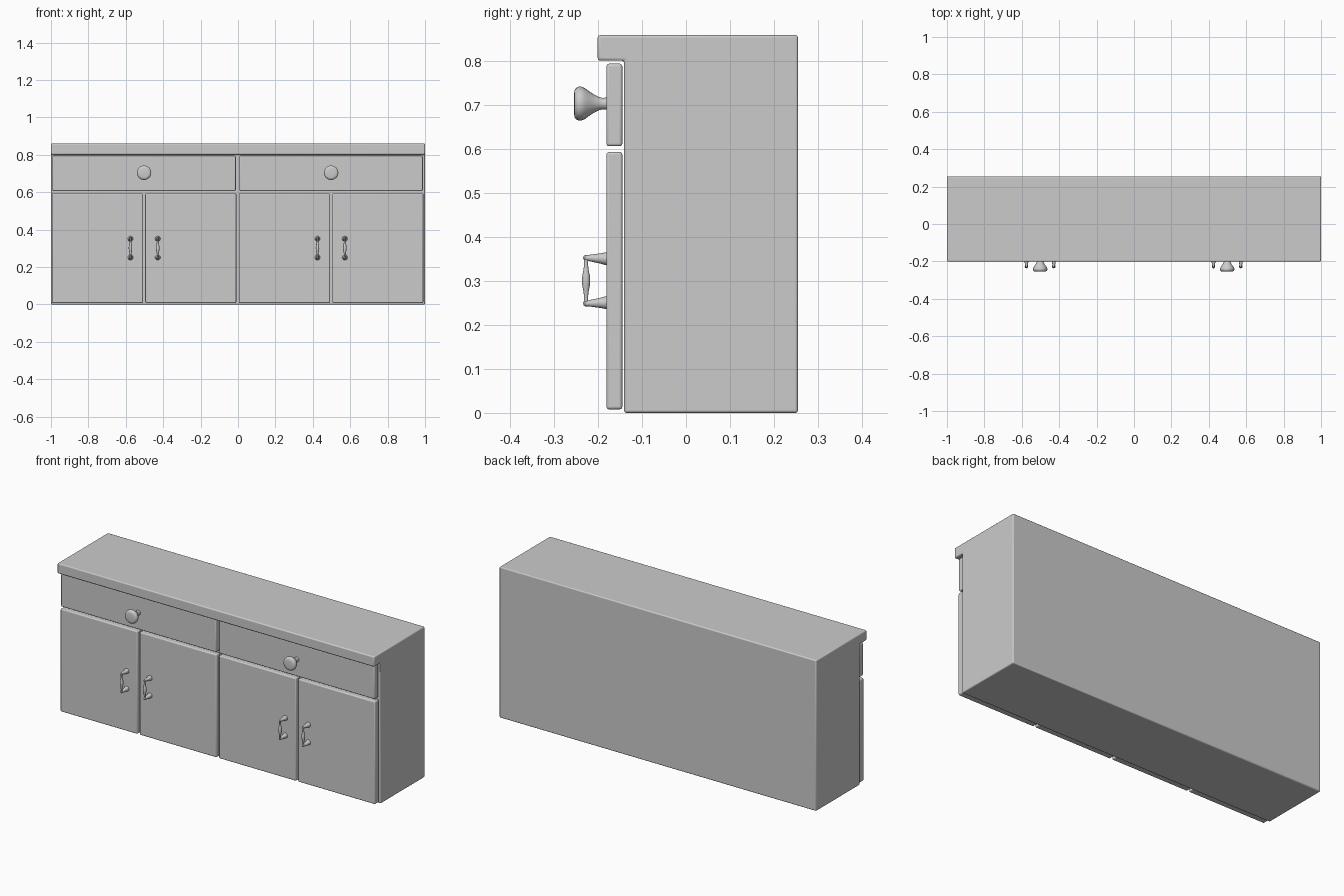
import bpy, bmesh
from math import cos, sin, pi
from mathutils import Vector

if "Cube" in bpy.data.objects:
    bpy.data.objects.remove(bpy.data.objects["Cube"])


def finish(name, bm, bevel=0.0, segments=3):
    bmesh.ops.recalc_face_normals(bm, faces=bm.faces[:])
    me = bpy.data.meshes.new(name)
    bm.to_mesh(me)
    bm.free()
    ob = bpy.data.objects.new(name, me)
    bpy.context.collection.objects.link(ob)
    if bevel:
        mod = ob.modifiers.new("soft_edges", 'BEVEL')
        mod.width = bevel
        mod.segments = segments
        mod.limit_method = 'ANGLE'
    bpy.ops.object.select_all(action='DESELECT')
    ob.select_set(True)
    bpy.context.view_layer.objects.active = ob
    bpy.ops.object.shade_smooth_by_angle()
    return ob


def panel(name, x0, x1, z0, z1, y0=-0.181, y1=-0.145):
    bm = bmesh.new()
    bmesh.ops.create_cube(bm, size=1)
    for v in bm.verts:
        v.co = Vector(((x0 + x1) / 2 + v.co.x * (x1 - x0),
                       (y0 + y1) / 2 + v.co.y * (y1 - y0),
                       (z0 + z1) / 2 + v.co.z * (z1 - z0)))
    return finish(name, bm, 0.006)


def lathe(bm, origin, axis, profile, sides):
    """Turned solid: profile is (distance along axis, radius)."""
    axis = Vector(axis).normalized()
    u = Vector((1, 0, 0))
    w = axis.cross(u)
    rings = []
    for d, r in profile:
        c = Vector(origin) + axis * d
        rings.append([bm.verts.new(c + (u * cos(2 * pi * i / sides) + w * sin(2 * pi * i / sides)) * r)
                      for i in range(sides)])
    for a, b in zip(rings, rings[1:]):
        for i in range(sides):
            j = (i + 1) % sides
            bm.faces.new((a[i], a[j], b[j], b[i]))
    bm.faces.new(rings[0])
    bm.faces.new(rings[-1])


# Cabinet body with overhanging worktop, one extruded side profile
bm = bmesh.new()
outline = [(-0.141, 0.0), (0.255, 0.0), (0.255, 0.86),
           (-0.201, 0.86), (-0.201, 0.802), (-0.141, 0.802)]
side = bm.faces.new([bm.verts.new((-1, y, z)) for y, z in outline])
ext = bmesh.ops.extrude_face_region(bm, geom=[side])
bmesh.ops.translate(bm, vec=(2, 0, 0),
                    verts=[g for g in ext['geom'] if isinstance(g, bmesh.types.BMVert)])
finish("cabinet_body", bm, 0.006)

KNOB = [(-0.002, 0.014), (0.01, 0.013), (0.018, 0.015), (0.03, 0.021), (0.042, 0.029),
        (0.05, 0.035), (0.058, 0.0385), (0.065, 0.0385), (0.07, 0.036), (0.0735, 0.031), (0.075, 0.022)]
POST = [(-0.002, 0.0145), (0.003, 0.0145), (0.015, 0.0115), (0.03, 0.009),
        (0.044, 0.0065), (0.05, 0.0065), (0.054, 0.003)]
GRIP = [(-0.052, 0.005), (-0.036, 0.0045), (-0.024, 0.006), (-0.012, 0.0085), (0, 0.0095),
        (0.012, 0.0085), (0.024, 0.006), (0.036, 0.0045), (0.052, 0.005)]

for label, ox in (("left", -0.502), ("right", 0.498)):
    # Drawer front and its knob
    panel(f"drawer_{label}", ox - 0.49, ox + 0.49, 0.607, 0.795)
    bm = bmesh.new()
    lathe(bm, (ox, -0.18, 0.704), (0, -1, 0), KNOB, 24)
    finish(f"drawer_knob_{label}", bm)

    # Pair of doors, each with a bow handle
    for s, part in ((-1, "outer_a"), (1, "outer_b")):
        x0, x1 = sorted((ox + s * 0.006, ox + s * 0.493))
        panel(f"door_{label}_{part[-1]}", x0, x1, 0.008, 0.594)
        bm = bmesh.new()
        hx = ox + s * 0.073
        for t in (-1, 1):
            lathe(bm, (hx, -0.18, 0.301 + t * 0.05), (0, -1, t * 0.04), POST, 12)
        lathe(bm, (hx, -0.2275, 0.301), (0, 0, 1), GRIP, 12)
        finish(f"door_handle_{label}_{part[-1]}", bm)
